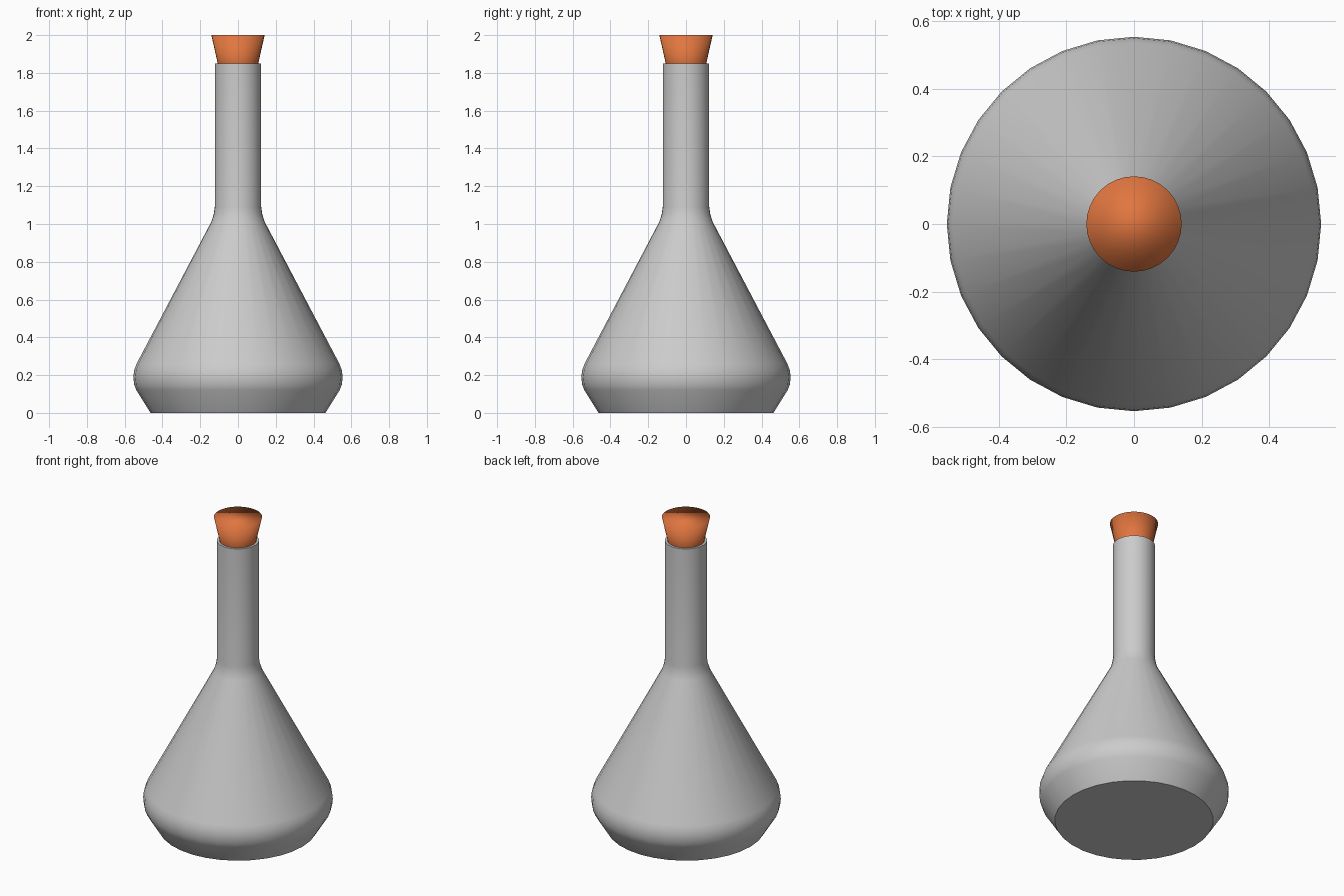
import bpy, bmesh, math

if "Cube" in bpy.data.objects:
    bpy.data.objects.remove(bpy.data.objects["Cube"])

SIDES = 32


def lathe(name, profile, cap_top):
    """Spin a bottom-to-top (radius, z) profile around z, with a flat base."""
    bm = bmesh.new()
    rings = [[bm.verts.new((r * math.cos(math.tau * i / SIDES),
                            r * math.sin(math.tau * i / SIDES), z))
              for i in range(SIDES)] for r, z in profile]
    for low, high in zip(rings, rings[1:]):
        for i in range(SIDES):
            k = (i + 1) % SIDES
            bm.faces.new((low[i], low[k], high[k], high[i]))
    bm.faces.new(rings[0][::-1])
    if cap_top:
        bm.faces.new(rings[-1])
    mesh = bpy.data.meshes.new(name)
    bm.to_mesh(mesh)
    bm.free()
    obj = bpy.data.objects.new(name, mesh)
    bpy.context.collection.objects.link(obj)
    bpy.ops.object.select_all(action='DESELECT')
    obj.select_set(True)
    bpy.context.view_layer.objects.active = obj
    return obj


# Glass flask: bevelled foot, rounded shoulder, cone and open neck
flask = lathe("flask", [
    (0.463, 0.0), (0.538, 0.12), (0.55, 0.15), (0.554, 0.19), (0.55, 0.225),
    (0.537, 0.26), (0.142, 1.01), (0.129, 1.05), (0.123, 1.09), (0.123, 1.85),
], cap_top=False)
wall = flask.modifiers.new("wall", 'SOLIDIFY')
wall.thickness = 0.014
wall.offset = -1
bpy.ops.object.modifier_apply(modifier=wall.name)
bpy.ops.object.shade_smooth_by_angle(angle=math.radians(35))

# Tapered stopper pushed into the neck, smooth over its edges
stopper = lathe("stopper", [(0.076, 1.71), (0.141, 2.0)], cap_top=True)
bpy.ops.object.shade_smooth()
cork = bpy.data.materials.new("orange_cork")
cork.diffuse_color = (0.75, 0.18, 0.05, 1)
cork.use_nodes = True
cork.node_tree.nodes["Principled BSDF"].inputs["Base Color"].default_value = cork.diffuse_color
stopper.data.materials.append(cork)
